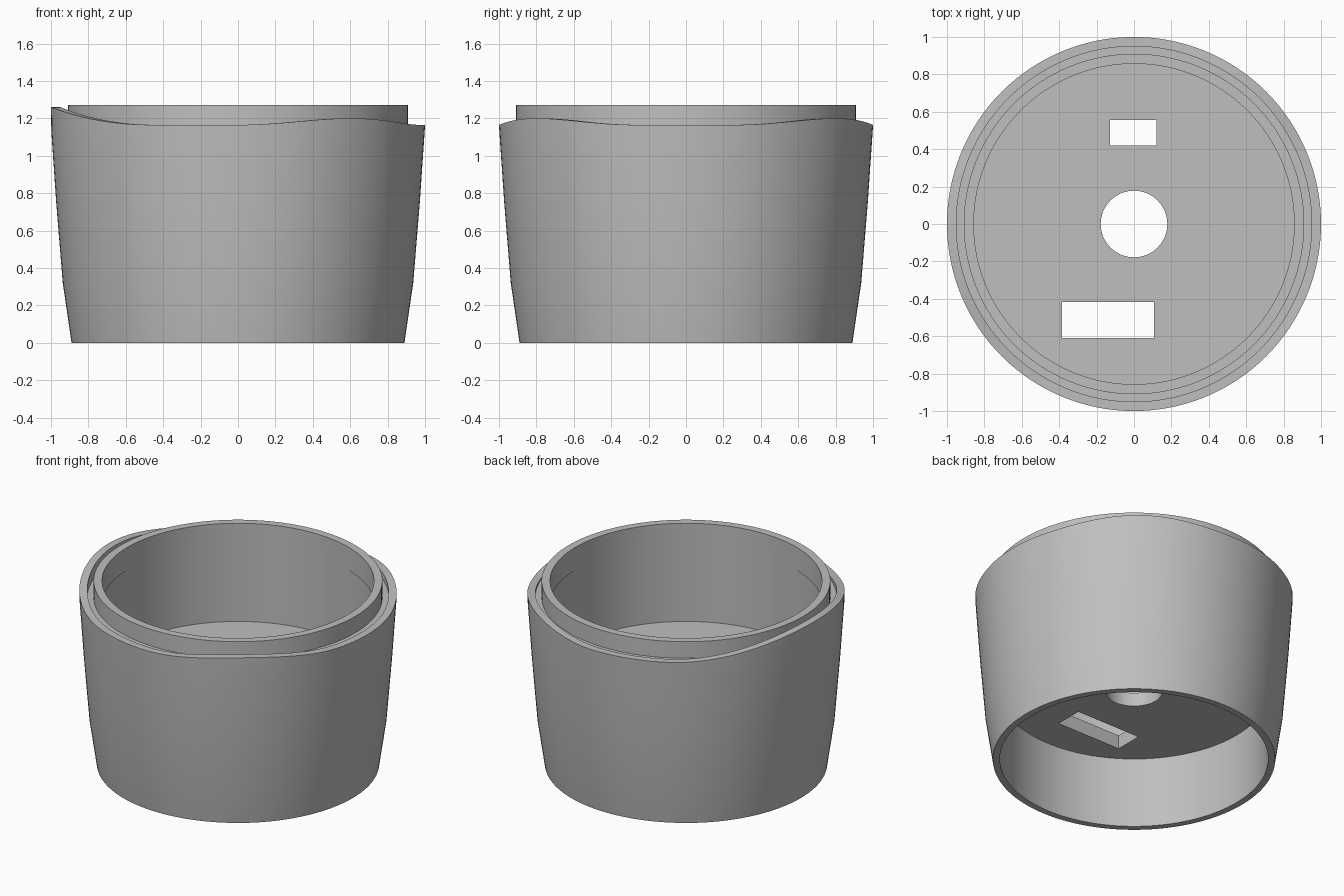
import bpy, bmesh, math

if "Cube" in bpy.data.objects:
    bpy.data.objects.remove(bpy.data.objects["Cube"])

SEG = 128
grey = bpy.data.materials.new("plain grey")
grey.diffuse_color = (0.52, 0.52, 0.52, 1)
grey.use_nodes = True
grey.node_tree.nodes["Principled BSDF"].inputs["Base Color"].default_value = grey.diffuse_color


def rim_height(angle):
    """Wavy height of the outer rim, mirrored front to back."""
    keys = [(0, 1.165), (15, 1.165), (53, 1.2), (90, 1.165), (117, 1.165), (180, 1.26)]
    a = math.degrees(abs(math.atan2(math.sin(angle), math.cos(angle))))
    for (a0, z0), (a1, z1) in zip(keys, keys[1:]):
        if a <= a1:
            t = (1 - math.cos(math.pi * (a - a0) / (a1 - a0))) / 2
            return z0 + (z1 - z0) * t
    return keys[-1][1]


def finish(obj):
    bpy.ops.object.select_all(action='DESELECT')
    obj.select_set(True)
    bpy.context.view_layer.objects.active = obj
    bpy.ops.object.shade_smooth_by_angle(angle=math.radians(30))


def revolve(name, profile):
    """Spin a closed (radius, height) loop; height None follows the wavy rim."""
    bm = bmesh.new()
    rings = []
    for i in range(SEG):
        a = 2 * math.pi * i / SEG
        rings.append([bm.verts.new((r * math.cos(a), r * math.sin(a),
                                    rim_height(a) if z is None else z))
                      for r, z in profile])
    n = len(profile)
    for i in range(SEG):
        p, q = rings[i], rings[(i + 1) % SEG]
        for j in range(n):
            k = (j + 1) % n
            bm.faces.new((p[j], q[j], q[k], p[k]))
    bmesh.ops.recalc_face_normals(bm, faces=bm.faces)
    me = bpy.data.meshes.new(name)
    bm.to_mesh(me)
    bm.free()
    me.materials.append(grey)
    obj = bpy.data.objects.new(name, me)
    bpy.context.collection.objects.link(obj)
    finish(obj)
    return obj


# tapered outer shell with wavy rim, groove and raised inner collar
revolve("shell", [
    (0.89, 0), (0.937, 0.32), (0.972, 0.75), (0.998, 1.13), (1.0, None),
    (0.95, None), (0.95, 1.155), (0.91, 1.155), (0.91, 1.27), (0.857, 1.27),
    (0.857, 1.11), (0.862, 1.11), (0.862, 0.53), (0.846, 0.53), (0.846, 0)])

# floor plate inside the shell
bpy.ops.mesh.primitive_cylinder_add(vertices=SEG, radius=0.88, depth=0.095,
                                    location=(0, 0, 0.5375))
plate = bpy.context.object
plate.name = "floor_plate"
plate.data.materials.append(grey)

# cut the centre hole and the two rectangular slots
cutters = []
bpy.ops.mesh.primitive_cylinder_add(vertices=64, radius=0.178, depth=0.5, location=(0, 0, 0.54))
cutters.append(bpy.context.object)
for x0, x1, y0, y1 in [(-0.127, 0.12, 0.42, 0.555), (-0.385, 0.108, -0.61, -0.417)]:
    bpy.ops.mesh.primitive_cube_add(size=1, location=((x0 + x1) / 2, (y0 + y1) / 2, 0.54))
    bpy.context.object.scale = (x1 - x0, y1 - y0, 0.5)
    cutters.append(bpy.context.object)
bpy.context.view_layer.update()
for c in cutters:
    c.name = "hole_cutter"
    c.hide_render = True
    bpy.context.view_layer.objects.active = plate
    mod = plate.modifiers.new("hole", 'BOOLEAN')
    mod.operation = 'DIFFERENCE'
    mod.solver = 'EXACT'
    mod.object = c
    bpy.ops.object.modifier_apply(modifier=mod.name)
for c in cutters:
    bpy.data.objects.remove(c, do_unlink=True)
finish(plate)
